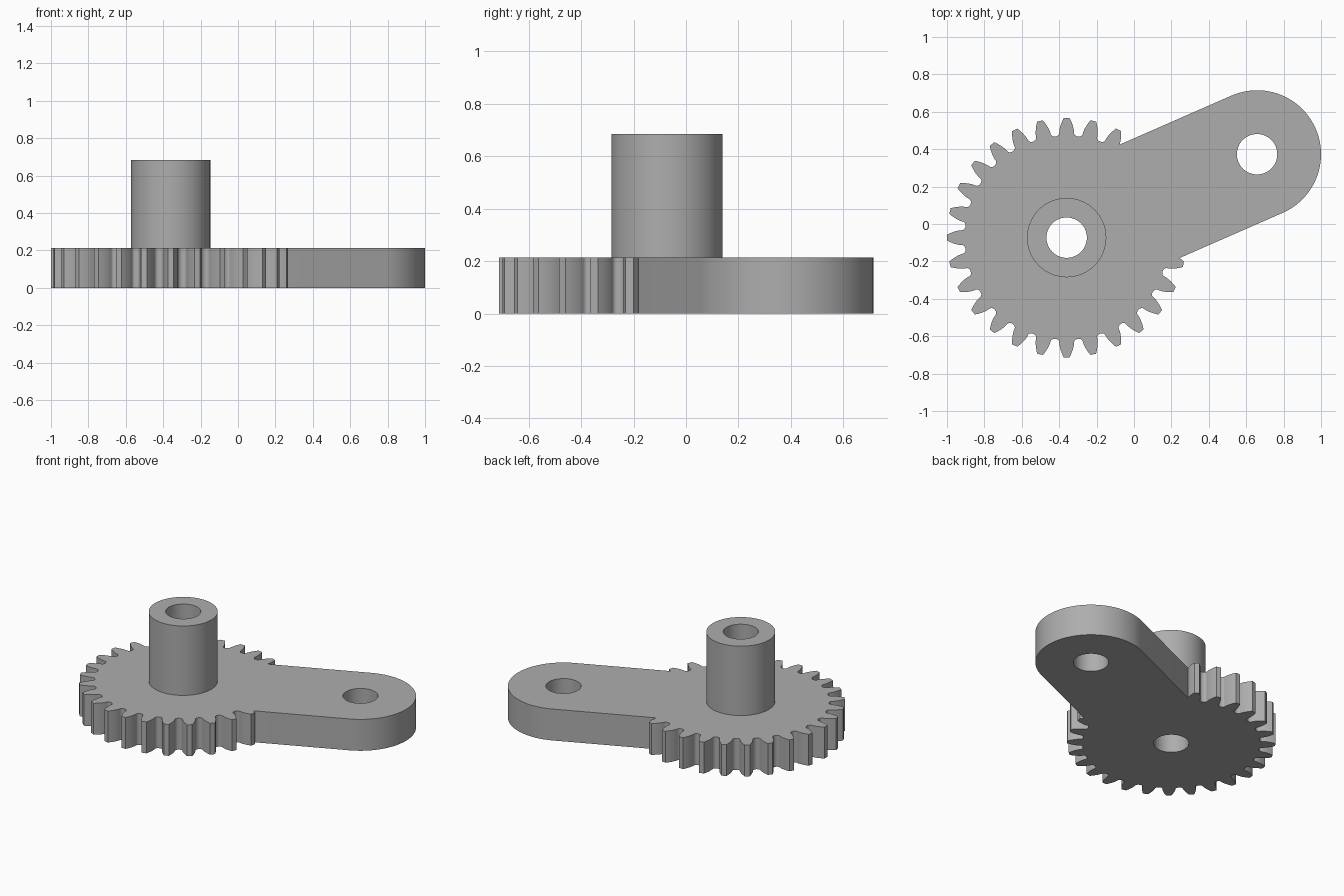
import bpy, bmesh
from math import sin, cos, tan, acos, atan2, pi, radians, sqrt
from mathutils import Vector

old = bpy.data.objects.get("Cube")
if old:
    bpy.data.objects.remove(old, do_unlink=True)

HUB = Vector((-0.36, -0.073))
TIP = Vector((0.658, 0.373))
ARM_R, BORE_R, BOSS_R = 0.342, 0.108, 0.212
PLATE_H, BOSS_TOP = 0.213, 0.684
TEETH, OUTER_R = 28, 0.64
ARM_ANGLE = atan2(TIP.y - HUB.y, TIP.x - HUB.x)

steel = bpy.data.materials.new("plain_grey")
grey = (0.42, 0.42, 0.42, 1)
steel.use_nodes = True
steel.diffuse_color = grey
steel.node_tree.nodes["Principled BSDF"].inputs["Base Color"].default_value = grey


def arc(centre, radius, start, end, steps):
    """Points along an arc, both ends included."""
    return [centre + radius * Vector((cos(a), sin(a)))
            for a in (start + (end - start) * i / steps for i in range(steps + 1))]


def circle(centre, radius, steps=64):
    return arc(centre, radius, 0, 2 * pi, steps)[:-1]


def half_tooth():
    """(radius, half angle) pairs from the root up an involute flank to the tip."""
    module = OUTER_R / (TEETH / 2 + 1)
    pitch_r = module * TEETH / 2
    root_r = pitch_r - 1.25 * module
    base_r = pitch_r * cos(radians(20))
    inv = lambda a: tan(a) - a
    base_angle = pi / (2 * TEETH) + inv(radians(20))
    gap = pi / TEETH - base_angle
    # rounded root, from the middle of the gap to the foot of the flank
    pts = [(base_r - (base_r - root_r) * sqrt(1 - t * t), base_angle + gap * (1 - t))
           for t in (0, 0.35, 0.65, 0.85, 0.96)]
    for i in range(7):
        r = base_r + (OUTER_R - base_r) * i / 6
        pts.append((r, base_angle - inv(acos(min(1, base_r / r)))))
    return pts


def gear_outline():
    """Gear points around the hub, anticlockwise from the arm direction."""
    half = half_tooth()
    tooth = [(r, -a) for r, a in half] + [(OUTER_R, 0)] + [(r, a) for r, a in half[:0:-1]]
    polar = [(r, (a + 2 * pi * k / TEETH - ARM_ANGLE) % (2 * pi))
             for k in range(TEETH) for r, a in tooth]
    polar.sort(key=lambda p: p[1])
    return [Vector((r * cos(a), r * sin(a))) for r, a in polar]


def plate_outline():
    """Gear with the round-ended arm merged into its edge."""
    pts = gear_outline()
    inside = [p.x > 0 and abs(p.y) < ARM_R for p in pts]
    local = []
    for i, p in enumerate(pts):
        if i and inside[i] != inside[i - 1]:
            q = pts[i - 1]
            edge = ARM_R if p.y > 0 else -ARM_R
            local.append(q.lerp(p, (edge - q.y) / (p.y - q.y)))
        if not inside[i]:
            local.append(p)
    local += arc(Vector(((TIP - HUB).length, 0)), ARM_R, -pi / 2, pi / 2, 48)
    c, s = cos(ARM_ANGLE), sin(ARM_ANGLE)
    return [HUB + Vector((p.x * c - p.y * s, p.x * s + p.y * c)) for p in local]


def extrude_loops(name, loops, z0, z1, bottom=True):
    """Solid with the first loop as its edge and the others as holes."""
    bm = bmesh.new()
    rings = []
    for z in (z0, z1):
        level, edges = [], []
        for loop in loops:
            vs = [bm.verts.new((p.x, p.y, z)) for p in loop]
            edges += [bm.edges.new((v, vs[i - 1])) for i, v in enumerate(vs)]
            level.append(vs)
        rings.append(level)
        if z == z1 or bottom:
            bmesh.ops.triangle_fill(bm, edges=edges, use_beauty=True,
                                    normal=(0, 0, 1 if z == z1 else -1))
    for number, (low, high) in enumerate(zip(*rings)):
        for i in range(len(low)):
            quad = (low[i - 1], low[i], high[i], high[i - 1])
            bm.faces.new(quad if number == 0 else quad[::-1])
    caps = [f for f in bm.faces if abs(f.normal.z) > 0.5 or len(f.verts) == 3]
    for f in caps:
        f.normal_update()
        top = f.calc_center_median().z > (z0 + z1) / 2
        if (f.normal.z > 0) != top:
            f.normal_flip()
    mesh = bpy.data.meshes.new(name)
    bm.to_mesh(mesh)
    bm.free()
    mesh.materials.append(steel)
    obj = bpy.data.objects.new(name, mesh)
    bpy.context.collection.objects.link(obj)
    bpy.ops.object.select_all(action='DESELECT')
    obj.select_set(True)
    bpy.context.view_layer.objects.active = obj
    bpy.ops.object.shade_smooth_by_angle(angle=radians(30))
    return obj


# toothed plate with lever arm and two bores
extrude_loops("gear_plate_with_arm",
              [plate_outline(), circle(HUB, BORE_R), circle(TIP, BORE_R)], 0, PLATE_H)

# hollow boss standing on the gear
extrude_loops("hub_boss", [circle(HUB, BOSS_R), circle(HUB, BORE_R)],
              PLATE_H, BOSS_TOP, bottom=False)
